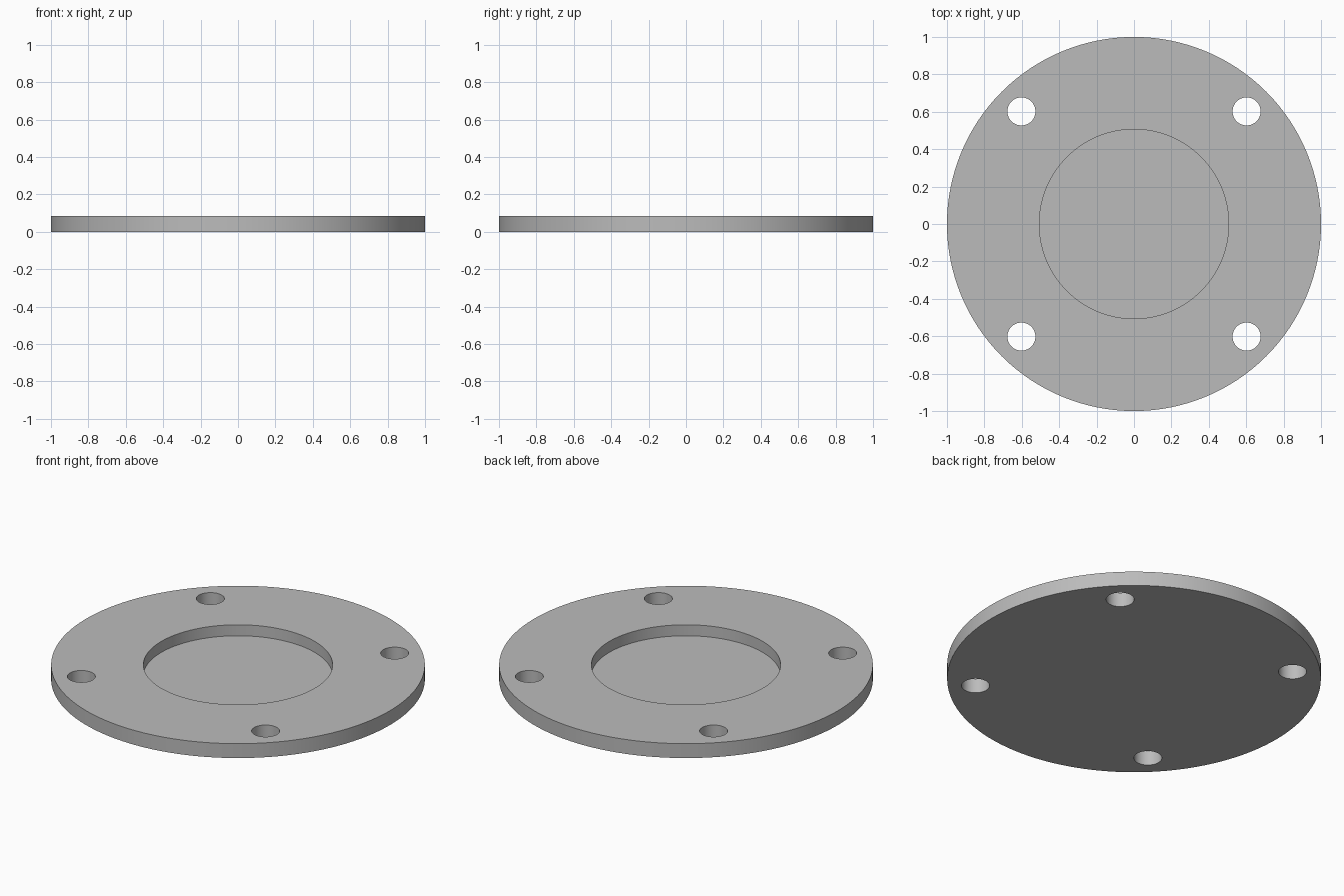
import bpy
import math

RADIUS, THICKNESS = 1.0, 0.085
RECESS_RADIUS, FLOOR = 0.506, 0.02
HOLE_RADIUS, HOLE_OFFSET = 0.075, 0.602

if "Cube" in bpy.data.objects:
    bpy.data.objects.remove(bpy.data.objects["Cube"], do_unlink=True)

grey = bpy.data.materials.new("plain_grey")
grey.use_nodes = True
colour = (0.5, 0.5, 0.5, 1)
grey.diffuse_color = colour
grey.node_tree.nodes["Principled BSDF"].inputs["Base Color"].default_value = colour


def disc(name, radius, bottom, top, x=0, y=0, sides=128):
    """Upright cylinder between two heights."""
    bpy.ops.mesh.primitive_cylinder_add(
        vertices=sides, radius=radius, depth=top - bottom,
        location=(x, y, (bottom + top) / 2))
    obj = bpy.context.object
    obj.name = name
    obj.data.materials.append(grey)
    return obj


def cut(target, cutter):
    """Subtract the cutter from the target and discard it."""
    mod = target.modifiers.new("cut", 'BOOLEAN')
    mod.operation = 'DIFFERENCE'
    mod.solver = 'EXACT'
    mod.object = cutter
    bpy.context.view_layer.objects.active = target
    bpy.ops.object.modifier_apply(modifier=mod.name)
    bpy.data.objects.remove(cutter, do_unlink=True)


# Round flange plate
plate = disc("flange_plate", RADIUS, 0, THICKNESS)

# Shallow central recess
cut(plate, disc("recess_cutter", RECESS_RADIUS, FLOOR, THICKNESS + 0.1))

# Four bolt holes right through
for sx in (-1, 1):
    for sy in (-1, 1):
        cut(plate, disc("hole_cutter", HOLE_RADIUS, -0.1, THICKNESS + 0.1,
                        sx * HOLE_OFFSET, sy * HOLE_OFFSET, 48))

# Smooth walls, sharp rims
bpy.ops.object.select_all(action='DESELECT')
plate.select_set(True)
bpy.context.view_layer.objects.active = plate
bpy.ops.object.shade_smooth_by_angle(angle=math.radians(30))
